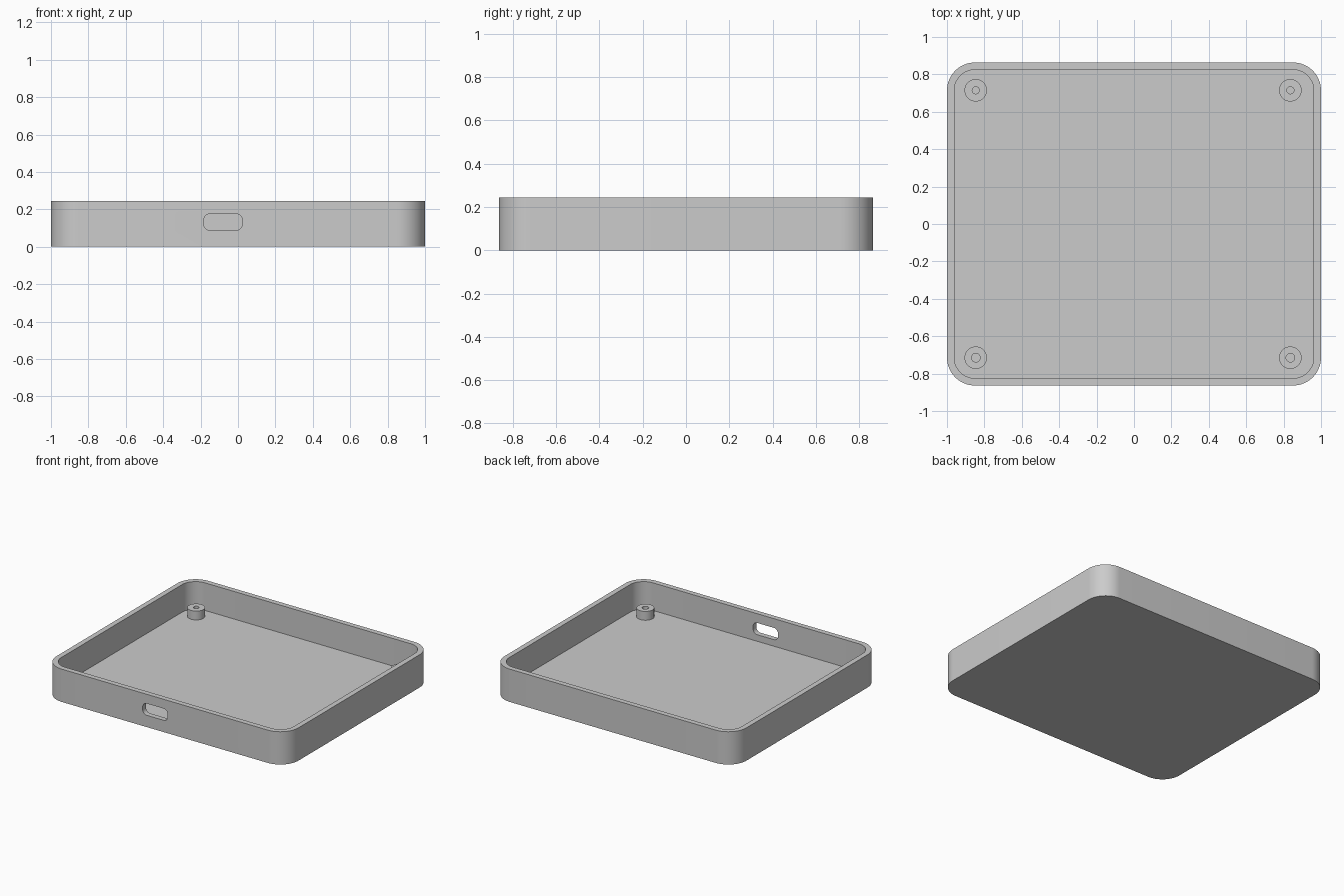
import bpy, bmesh, math
from mathutils import Matrix, Vector

cube = bpy.data.objects.get("Cube")
if cube:
    bpy.data.objects.remove(cube, do_unlink=True)

LENGTH, DEPTH, HEIGHT = 2.0, 1.727, 0.245
WALL, FLOOR, CORNER = 0.039, 0.039, 0.15
POST_TOP, POST_RADIUS = 0.105, 0.06

grey = bpy.data.materials.new("plain grey")
grey.use_nodes = True
colour = (0.6, 0.6, 0.6, 1)
grey.diffuse_color = colour
grey.node_tree.nodes["Principled BSDF"].inputs["Base Color"].default_value = colour


def finish(name, bm):
    bmesh.ops.recalc_face_normals(bm, faces=bm.faces)
    mesh = bpy.data.meshes.new(name)
    bm.to_mesh(mesh)
    bm.free()
    mesh.materials.append(grey)
    obj = bpy.data.objects.new(name, mesh)
    bpy.context.collection.objects.link(obj)
    return obj


def rounded_block(name, width, depth, radius, height, matrix, steps=16):
    """Rounded rectangle in the local XY plane, extruded along local Z."""
    bm = bmesh.new()
    verts = []
    corners = ((1, 1), (-1, 1), (-1, -1), (1, -1))
    for quarter, (sx, sy) in enumerate(corners):
        for i in range(steps + 1):
            a = math.pi / 2 * (quarter + i / steps)
            verts.append(bm.verts.new((sx * (width / 2 - radius) + radius * math.cos(a),
                                       sy * (depth / 2 - radius) + radius * math.sin(a), 0)))
    face = bm.faces.new(verts)
    top = bmesh.ops.extrude_face_region(bm, geom=[face])["geom"]
    bmesh.ops.translate(bm, vec=(0, 0, height),
                        verts=[v for v in top if isinstance(v, bmesh.types.BMVert)])
    bm.transform(matrix)
    return finish(name, bm)


def select_only(obj):
    bpy.ops.object.select_all(action='DESELECT')
    obj.select_set(True)
    bpy.context.view_layer.objects.active = obj


def cut(target, cutter):
    mod = target.modifiers.new("cut", 'BOOLEAN')
    mod.operation = 'DIFFERENCE'
    mod.solver = 'EXACT'
    mod.object = cutter
    select_only(target)
    bpy.ops.object.modifier_apply(modifier=mod.name)
    bpy.data.objects.remove(cutter, do_unlink=True)


def smooth(obj):
    select_only(obj)
    bpy.ops.object.shade_smooth_by_angle(angle=math.radians(30))


# Open tray with rounded corners
tray = rounded_block("tray", LENGTH, DEPTH, CORNER, HEIGHT, Matrix())
cut(tray, rounded_block("cavity_cutter", LENGTH - 2 * WALL, DEPTH - 2 * WALL,
                        CORNER - WALL, HEIGHT, Matrix.Translation((0, 0, FLOOR))))

# Rounded port through the front wall
port_place = (Matrix.Translation((-0.08, -DEPTH / 2 + 2 * WALL, 0.132))
              @ Matrix.Rotation(math.pi / 2, 4, 'X'))
cut(tray, rounded_block("port_cutter", 0.206, 0.088, 0.034, 4 * WALL, port_place, 8))
smooth(tray)


# Hollow screw posts, turned from a wall profile
def screw_post(name, x, y, hole):
    bm = bmesh.new()
    base = FLOOR - 0.005
    profile = [(POST_RADIUS, base), (POST_RADIUS, POST_TOP), (hole, POST_TOP), (hole, base)]
    verts = [bm.verts.new((r, 0, z)) for r, z in profile]
    edges = [bm.edges.new((verts[i], verts[(i + 1) % len(verts)])) for i in range(len(verts))]
    bmesh.ops.spin(bm, geom=verts + edges, cent=(0, 0, 0), axis=(0, 0, 1),
                   angle=math.tau, steps=40, use_merge=True)
    bmesh.ops.remove_doubles(bm, verts=bm.verts, dist=0.0001)
    bm.transform(Matrix.Translation(Vector((x, y, 0))))
    smooth(finish(name, bm))


for end, y, hole in (("front", -0.715, 0.023), ("back", 0.715, 0.019)):
    for side, x in (("right", -0.846), ("left", 0.836)):
        screw_post(f"{end}_{side}_post", x, y, hole)
